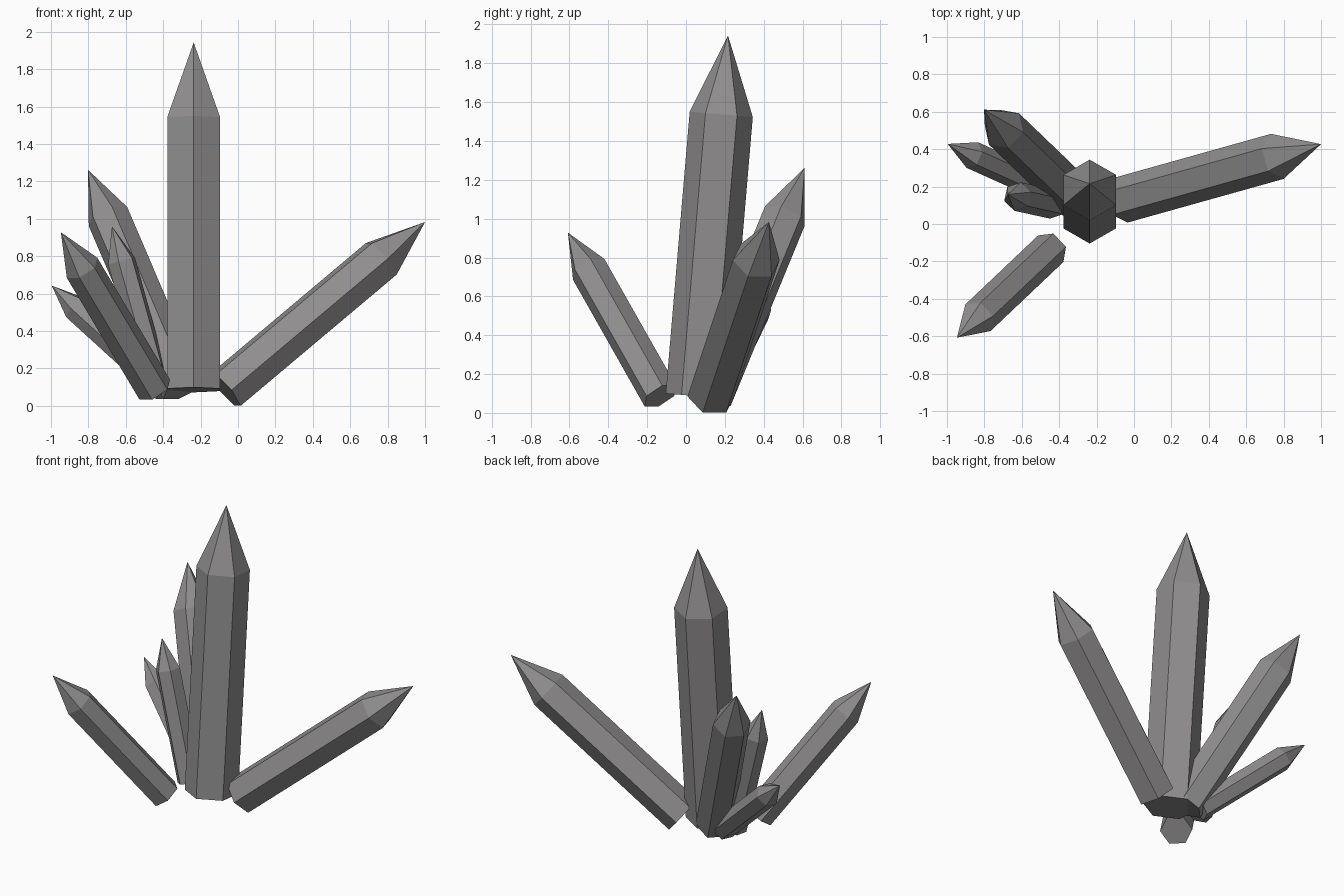
import bpy, bmesh, math
from mathutils import Vector

if "Cube" in bpy.data.objects:
    bpy.data.objects.remove(bpy.data.objects["Cube"])

stone = bpy.data.materials.new("grey crystal")
stone.diffuse_color = (0.28, 0.27, 0.27, 1.0)
stone.use_nodes = True
stone.node_tree.nodes["Principled BSDF"].inputs["Base Color"].default_value = stone.diffuse_color


def crystal(name, base, tip, r, twist=0.0):
    """Six-sided prism with a pointed end, running from base centre to tip."""
    base, tip = Vector(base), Vector(tip)
    axis = (tip - base).normalized()
    shoulder = tip - axis * r * 2.5
    # side is horizontal and square to the lean, up completes the frame
    side = Vector((0, 0, 1)).cross(axis).normalized()
    up = axis.cross(side)
    bm = bmesh.new()

    def ring(c):
        angles = [twist + i * math.pi / 3 for i in range(6)]
        return [bm.verts.new(c + r * (side * math.cos(a) + up * math.sin(a))) for a in angles]

    low, high = ring(base), ring(shoulder)
    point = bm.verts.new(tip)
    bm.faces.new(low[::-1])
    for i in range(6):
        j = (i + 1) % 6
        bm.faces.new((low[i], low[j], high[j], high[i]))
        bm.faces.new((high[i], high[j], point))
    bmesh.ops.recalc_face_normals(bm, faces=bm.faces)
    mesh = bpy.data.meshes.new(name)
    bm.to_mesh(mesh)
    bm.free()
    mesh.materials.append(stone)
    bpy.context.collection.objects.link(bpy.data.objects.new(name, mesh))


# Tall central crystal, with an edge facing front
crystal("main_crystal", (-0.237, 0.058, 0.086), (-0.237, 0.216, 1.943), 0.163, math.pi / 6)
# Leaning crystals around it
crystal("right_crystal", (-0.068, 0.128, 0.085), (1.0, 0.427, 0.983), 0.125)
crystal("front_left_crystal", (-0.445, -0.132, 0.087), (-0.947, -0.608, 0.928), 0.098)
crystal("back_left_crystal", (-0.299, 0.128, 0.087), (-0.802, 0.611, 1.262), 0.116)
crystal("low_left_crystal", (-0.385, 0.153, 0.087), (-0.996, 0.428, 0.643), 0.075)
crystal("small_left_crystal", (-0.432, 0.105, 0.087), (-0.674, 0.158, 0.96), 0.078)
